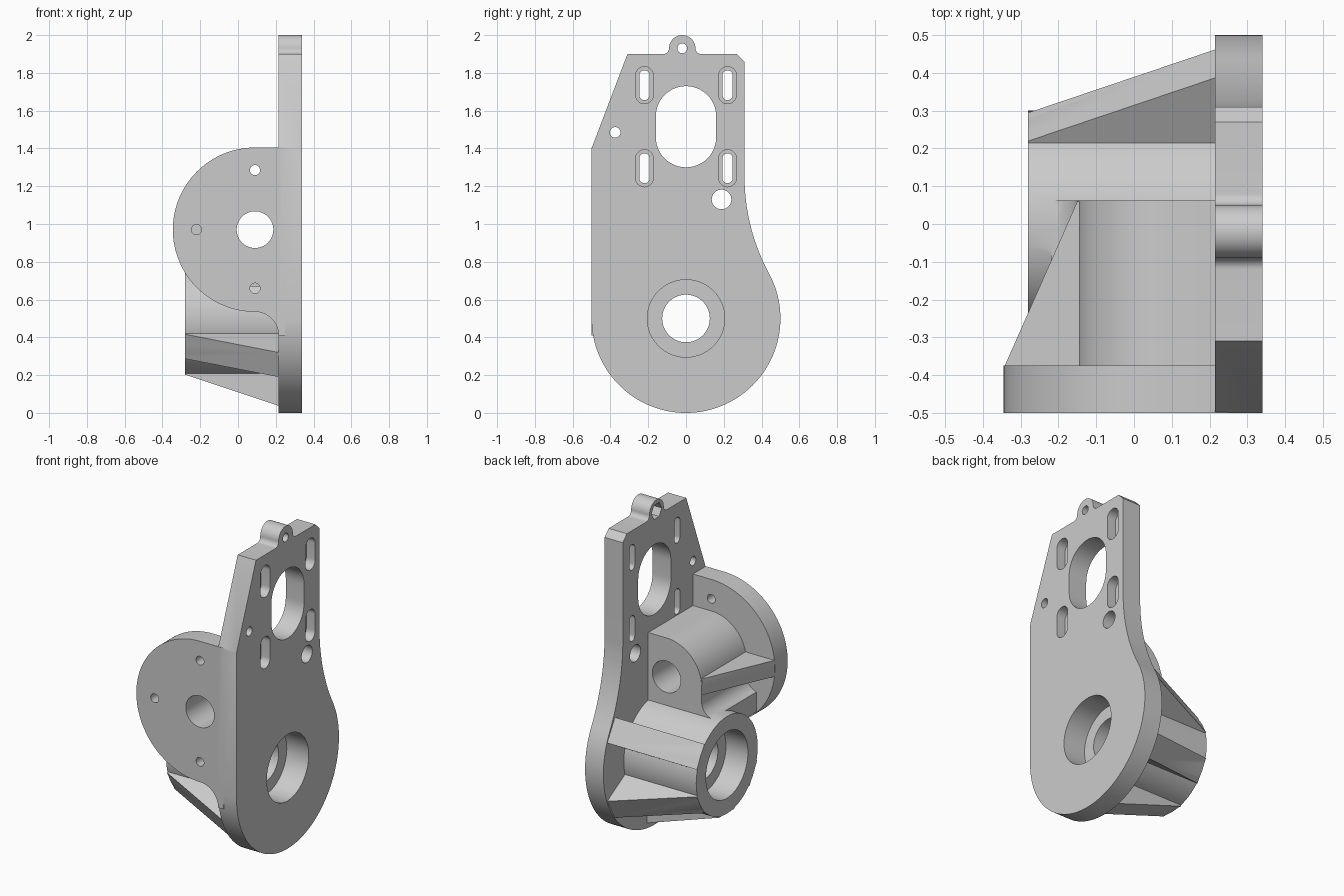
import bpy, bmesh
from math import cos, sin, radians, sqrt
from mathutils import Matrix

if "Cube" in bpy.data.objects:
    bpy.data.objects.remove(bpy.data.objects["Cube"])


def arc(cu, cv, r, a0, a1, n=24):
    return [(cu + r * cos(radians(a0 + (a1 - a0) * i / n)),
             cv + r * sin(radians(a0 + (a1 - a0) * i / n))) for i in range(n + 1)]


def circle(cu, cv, r, n=64):
    return arc(cu, cv, r, 0, 360, n)[:-1]


def slot(cu, cv, half_w, half_h):
    d = half_h - half_w
    return arc(cu, cv + d, half_w, 0, 180) + arc(cu, cv - d, half_w, 180, 360)


def prism(name, pts, axis, a, b):
    """Extrude a 2D profile along an axis from a to b."""
    place = {'x': lambda u, v, w: (w, u, v),
             'y': lambda u, v, w: (u, w, v),
             'z': lambda u, v, w: (u, v, w)}[axis]
    bm = bmesh.new()
    lo = [bm.verts.new(place(u, v, a)) for u, v in pts]
    hi = [bm.verts.new(place(u, v, b)) for u, v in pts]
    bm.faces.new(lo)
    bm.faces.new(hi)
    for i in range(len(pts)):
        j = (i + 1) % len(pts)
        bm.faces.new((lo[i], lo[j], hi[j], hi[i]))
    bmesh.ops.recalc_face_normals(bm, faces=bm.faces)
    me = bpy.data.meshes.new(name)
    bm.to_mesh(me)
    bm.free()
    ob = bpy.data.objects.new(name, me)
    bpy.context.collection.objects.link(ob)
    return ob


def combine(target, tool, op):
    tool.hide_render = True
    mod = target.modifiers.new(op.title(), 'BOOLEAN')
    mod.operation, mod.solver, mod.object = op, 'EXACT', tool
    bpy.context.view_layer.objects.active = target
    bpy.ops.object.modifier_apply(modifier=mod.name)
    bpy.data.objects.remove(tool)


# Upright plate outline with top ear
X0, X1 = 0.215, 0.34
outline = (arc(0, 0.5, 0.5, 180, 388.4, 96)
           + arc(1.385, 1.25, 1.075, 208.4, 180)[1:]
           + [(0.31, 1.86), (0.27, 1.9)]
           + arc(0.08, 1.93, 0.03, 270, 180, 8)
           + arc(-0.02, 1.93, 0.07, 0, 180, 32)[1:]
           + arc(-0.12, 1.93, 0.03, 0, -90, 8)[1:]
           + [(-0.31, 1.9), (-0.5, 1.4)])
bracket = prism("motor_bracket", outline, 'x', X0, X1)

# Bearing boss with radial ribs
parts = [prism("bearing_boss", circle(0, 0.5, 0.3, 96), 'x', -0.28, 0.25)]
for angle, r_end in ((30, 0.49), (-30, 0.49), (-90, 0.462), (-150, 0.49)):
    rib = prism("boss_rib", [(-0.28, 0.25), (0.25, 0.25), (0.25, r_end),
                             (X0, r_end), (-0.28, 0.297)], 'y', -0.075, 0.075)
    rib.data.transform(Matrix.Translation((0, 0, 0.5))
                       @ Matrix.Rotation(radians(angle - 90), 4, 'X'))
    parts.append(rib)

# Round side flange, blended into the plate
CX, CZ = 0.09, 0.97
parts.append(prism("side_flange",
                   [(0.25, 1.405)] + arc(CX, CZ, 0.435, 90, 270, 64)
                   + arc(CX, 0.41, 0.125, 90, 0, 16)[1:] + [(0.25, 0.41)],
                   'y', -0.5, -0.375))

# Shaft boss flaring down onto the bearing boss
parts.append(prism("shaft_boss",
                   [(0.25, 1.21)] + arc(CX, CZ, 0.24, 90, 180, 32)
                   + arc(-0.24, 0.88, 0.09, 0, -77, 12)
                   + [(-0.22, 0.67), (0.25, 0.67)], 'y', -0.4, 0.062))

# Triangular rib between flange and shaft boss
parts.append(prism("flange_rib", [(-0.342, -0.4), (-0.342, -0.375), (-0.15, 0.06),
                                  (0.0, 0.06), (0.0, -0.4)], 'z', 0.92, 1.02))
for p in parts:
    combine(bracket, p, 'UNION')

# Bearing bore with seats at both ends, shaft bore
cuts = [prism("cut", circle(0, 0.5, 0.126), 'x', -0.5, 0.5),
        prism("cut", circle(0, 0.5, 0.205), 'x', 0.19, 0.5),
        prism("cut", circle(0, 0.5, 0.205), 'x', -0.5, -0.13),
        prism("cut", circle(CX, CZ, 0.097), 'y', -0.6, 0.2)]
# Flange screw holes
for u, v in ((CX, 1.285), (-0.22, CZ), (CX, 0.66)):
    cuts.append(prism("cut", circle(u, v, 0.027, 32), 'y', -0.6, -0.36))
# Plate window, stepped slots and round holes
cuts.append(prism("cut", slot(0, 1.515, 0.16, 0.215), 'x', 0.1, 0.5))
for y in (-0.22, 0.22):
    for z in (1.735, 1.295):
        cuts.append(prism("cut", slot(y, z, 0.027, 0.079), 'x', 0.1, 0.5))
        cuts.append(prism("cut", slot(y, z, 0.047, 0.098), 'x', 0.28, 0.5))
for y, z, r in ((-0.375, 1.485, 0.028), (0.188, 1.13, 0.052), (-0.02, 1.93, 0.026)):
    cuts.append(prism("cut", circle(y, z, r, 32), 'x', 0.1, 0.5))
# Hexagonal nut pocket in the ear
cuts.append(prism("cut", circle(-0.02, 1.93, 0.05, 6), 'x', 0.1, 0.27))
for c in cuts:
    combine(bracket, c, 'DIFFERENCE')

bpy.ops.object.select_all(action='DESELECT')
bracket.select_set(True)
bpy.context.view_layer.objects.active = bracket
bpy.ops.object.shade_smooth_by_angle(angle=radians(25))
